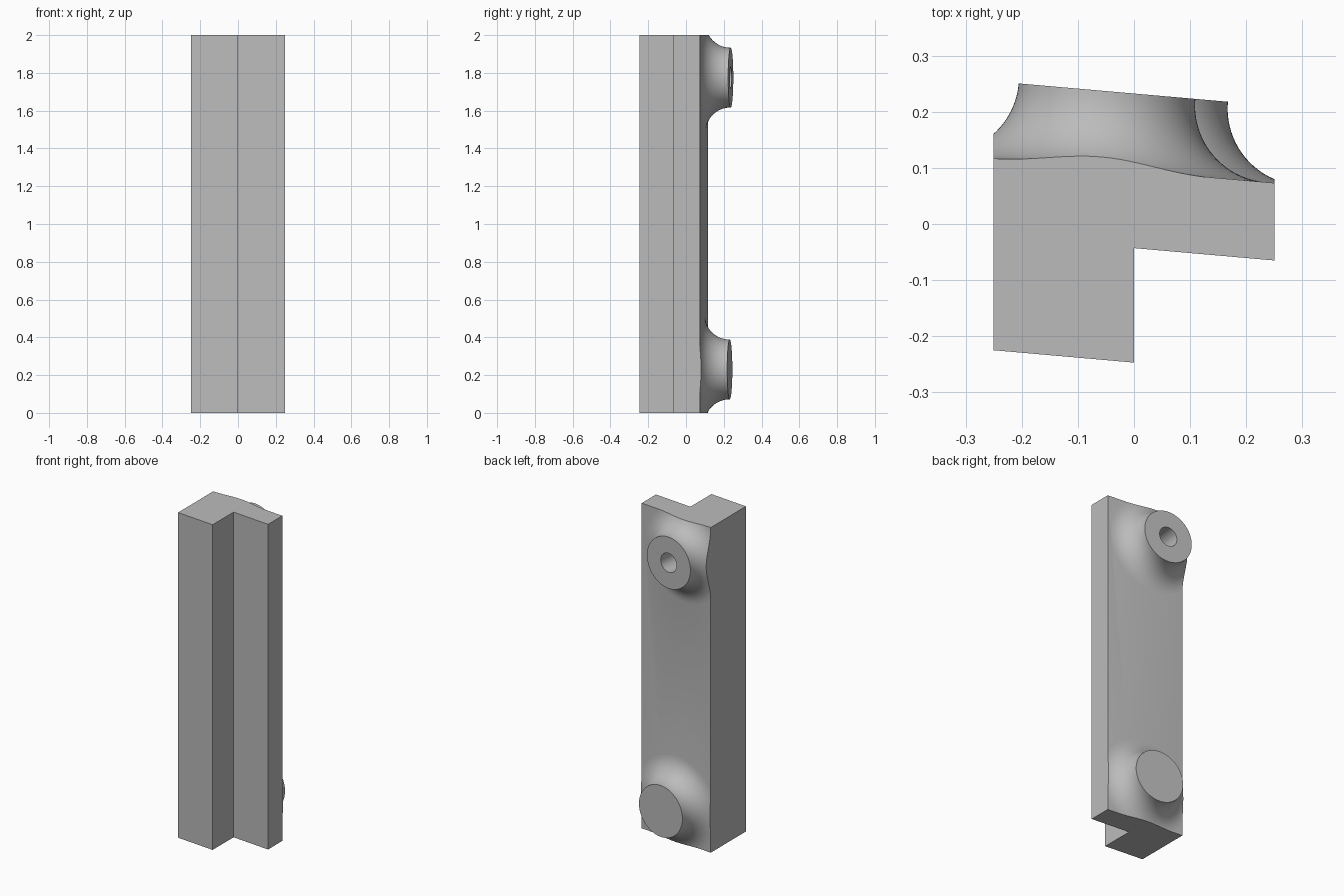
import bpy, bmesh, math
from mathutils import Matrix, Vector

cube = bpy.data.objects.get("Cube")
if cube:
    bpy.data.objects.remove(cube, do_unlink=True)

SLOPE = math.tan(math.radians(5))
BACK_NORMAL = Vector((math.sin(math.radians(5)), math.cos(math.radians(5)), 0))
BACK_Y = 0.095            # back plane at x = 0
TIP_R, HEIGHT, HOLE_R, HOLE_DEPTH = 0.158, 0.137, 0.058, 0.22

grey = bpy.data.materials.new("plain grey")
grey.use_nodes = True
colour = (0.5, 0.5, 0.5, 1)
grey.diffuse_color = colour
grey.node_tree.nodes["Principled BSDF"].inputs["Base Color"].default_value = colour


def finish(name, bm):
    bmesh.ops.recalc_face_normals(bm, faces=bm.faces[:])
    mesh = bpy.data.meshes.new(name)
    bm.to_mesh(mesh)
    bm.free()
    mesh.materials.append(grey)
    obj = bpy.data.objects.new(name, mesh)
    bpy.context.collection.objects.link(obj)
    return obj


def prism(name, outline, z0, z1):
    bm = bmesh.new()
    face = bm.faces.new([bm.verts.new((x, y, z0)) for x, y in outline])
    top = bmesh.ops.extrude_face_region(bm, geom=[face])["geom"]
    bmesh.ops.translate(bm, vec=(0, 0, z1 - z0),
                        verts=[v for v in top if isinstance(v, bmesh.types.BMVert)])
    return finish(name, bm)


def lathe(name, profile, base):
    """Turn (radius, height) points around the back normal at base."""
    bm = bmesh.new()
    verts = [bm.verts.new((r, 0, h)) for r, h in profile]
    edges = [bm.edges.new(pair) for pair in zip(verts, verts[1:])]
    bmesh.ops.spin(bm, geom=verts + edges, axis=(0, 0, 1), cent=(0, 0, 0),
                   angle=math.tau, steps=72, use_duplicate=False)
    bmesh.ops.remove_doubles(bm, verts=bm.verts[:], dist=1e-5)
    turn = BACK_NORMAL.to_track_quat('Z', 'Y').to_matrix().to_4x4()
    bm.transform(Matrix.Translation(base) @ turn)
    return finish(name, bm)


def combine(obj, other, operation):
    mod = obj.modifiers.new(operation.lower(), 'BOOLEAN')
    mod.operation, mod.solver, mod.object = operation, 'EXACT', other
    bpy.context.view_layer.objects.active = obj
    bpy.ops.object.modifier_apply(modifier=mod.name)
    bpy.data.objects.remove(other, do_unlink=True)


def back(x):
    return BACK_Y - SLOPE * x


# Oversized slab carrying the sloped back face
rail = prism("mounting_rail", [(-1, -1), (1, -1), (1, back(1)), (-1, back(-1))], -1, 3)

# Flared bosses with a quarter-round fillet, each with a blind screw hole
fillet = [(TIP_R + HEIGHT * (1 - math.cos(a)), HEIGHT * (1 - math.sin(a)))
          for a in [math.radians(90 - 90 * i / 20) for i in range(20)]]
flare = [(0, -0.06), (TIP_R + HEIGHT, -0.06), (TIP_R + HEIGHT, -0.001)]
flare += [(r, h) for r, h in
          [(TIP_R + HEIGHT * (1 - math.sin(t)), HEIGHT * (1 - math.cos(t)))
           for t in [math.radians(90 * i / 20) for i in range(1, 21)]]]
flare += [(0, HEIGHT)]
hole = [(0, HEIGHT - HOLE_DEPTH), (HOLE_R, HEIGHT - HOLE_DEPTH),
        (HOLE_R, HEIGHT + 0.1), (0, HEIGHT + 0.1)]
for x, z in ((-0.06, 1.775), (-0.002, 0.23)):
    base = Vector((x, back(x), z))
    combine(rail, lathe("boss", flare, base), 'UNION')
    combine(rail, lathe("screw_hole", hole, base), 'DIFFERENCE')

# Trim everything to the stepped section
step = [(-0.25, -0.225), (0, -0.247), (0, -0.043), (0.25, -0.065), (0.25, 1), (-0.25, 1)]
combine(rail, prism("stepped_section", step, 0, 2), 'INTERSECT')

bpy.ops.object.select_all(action='DESELECT')
rail.select_set(True)
bpy.context.view_layer.objects.active = rail
bpy.ops.object.shade_smooth_by_angle(angle=math.radians(30))
